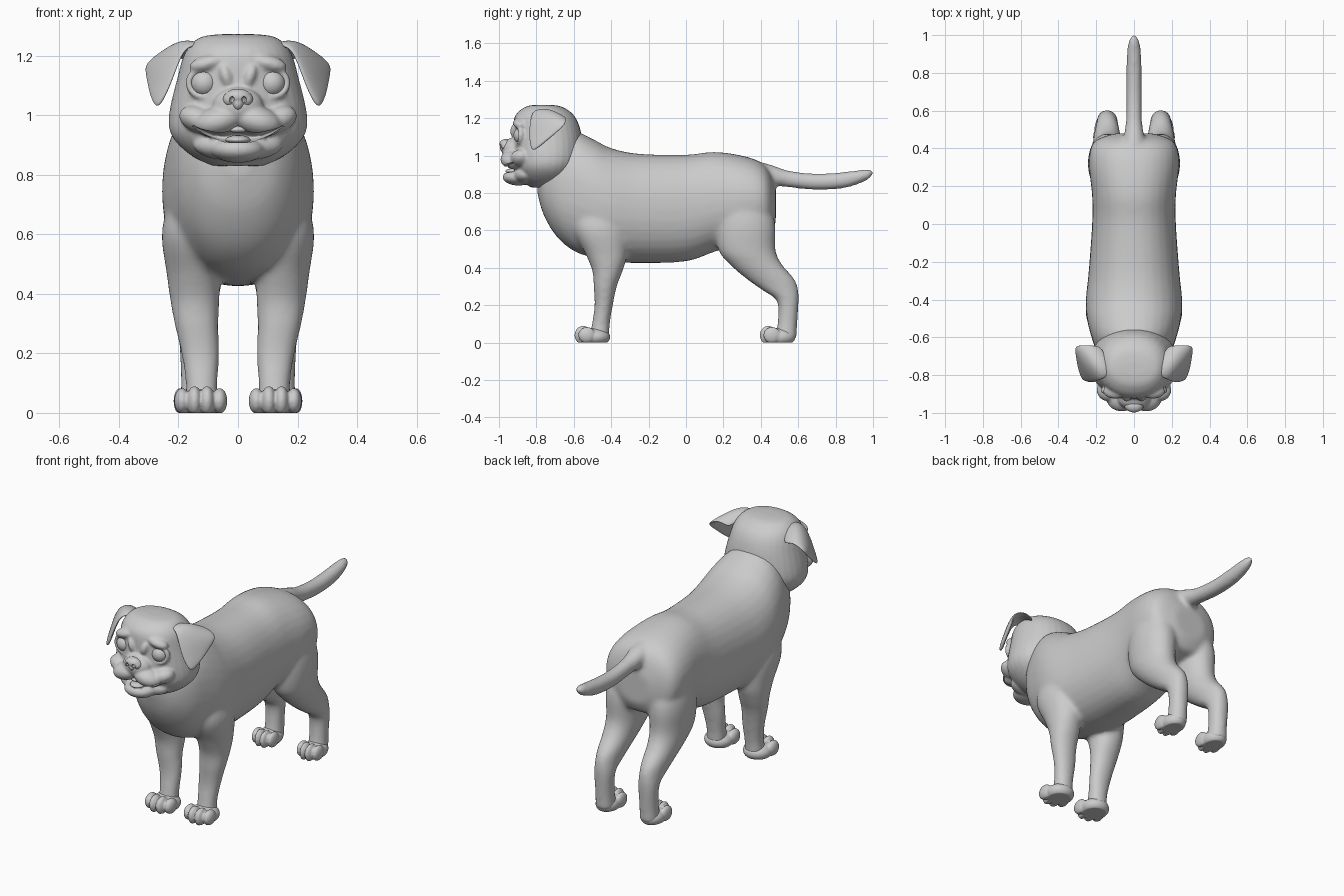
import bpy, bmesh, math
from mathutils import Matrix, Vector

if "Cube" in bpy.data.objects:
    bpy.data.objects.remove(bpy.data.objects["Cube"])

grey = bpy.data.materials.new("plain grey")
grey.use_nodes = True
grey.diffuse_color = (0.6, 0.6, 0.6, 1)
grey.node_tree.nodes["Principled BSDF"].inputs["Base Color"].default_value = (0.6, 0.6, 0.6, 1)


def spline(a, b, c, d, t):
    return [q + t / 2 * (r - p + t * (2 * p - 5 * q + 4 * r - s + t * (3 * (q - r) + s - p)))
            for p, q, r, s in zip(a, b, c, d)]


def loft(bm, axis, stations, power=2.0, sides=32, steps=4):
    """Smooth tube along an axis; station = (position, centre u, centre v, radius u, radius v)."""
    last = len(stations) - 1
    rows = []
    for i in range(last):
        quad = [stations[min(max(i + k, 0), last)] for k in (-1, 0, 1, 2)]
        rows += [spline(*quad, j / steps) for j in range(steps)]
    rows.append(stations[-1])
    rings = []
    for t, u, v, ru, rv in rows:
        ring = []
        for k in range(sides):
            a = math.tau * k / sides
            c, s = math.cos(a), math.sin(a)
            co = [u + ru * math.copysign(abs(c) ** (2 / power), c),
                  v + rv * math.copysign(abs(s) ** (2 / power), s)]
            co.insert(axis, t)
            ring.append(bm.verts.new(co))
        rings.append(ring)
    faces = [bm.faces.new(rings[0]), bm.faces.new(rings[-1])]
    for low, high in zip(rings, rings[1:]):
        for k in range(sides):
            n = (k + 1) % sides
            faces.append(bm.faces.new((low[k], low[n], high[n], high[k])))
    bmesh.ops.recalc_face_normals(bm, faces=faces)


def blob(bm, centre, radii, turn=0.0, axis="Y"):
    m = Matrix.Translation(centre) @ Matrix.Rotation(turn, 4, axis) @ Matrix.Diagonal((*radii, 1))
    bmesh.ops.create_uvsphere(bm, u_segments=32, v_segments=20, radius=1, matrix=m)


def finish(bm, name, voxel=0, soften=0):
    mesh = bpy.data.meshes.new(name)
    bm.to_mesh(mesh)
    bm.free()
    obj = bpy.data.objects.new(name, mesh)
    bpy.context.collection.objects.link(obj)
    mesh.materials.append(grey)
    for p in mesh.polygons:
        p.use_smooth = True
    if voxel:
        fuse = obj.modifiers.new("fuse", 'REMESH')
        fuse.mode = 'VOXEL'
        fuse.voxel_size = voxel
        fuse.use_smooth_shade = True
        if soften:
            smooth = obj.modifiers.new("soften", 'SMOOTH')
            smooth.factor = 0.5
            smooth.iterations = soften
    return obj


# Torso and neck: (y, top, bottom, half width)
torso = [(-.795, .95, .80, .05), (-.76, 1.0, .68, .13), (-.69, 1.08, .565, .19),
         (-.6, 1.13, .49, .225), (-.5, 1.09, .455, .25), (-.4, 1.04, .435, .255),
         (-.25, 1.01, .425, .24), (0, 1.005, .435, .222), (.15, 1.02, .485, .222),
         (.3, 1.0, .53, .238), (.4, .965, .56, .23), (.45, .91, .58, .19), (.48, .82, .64, .1)]
bm = bmesh.new()
loft(bm, 1, [(y, 0, (t + b) / 2, w, (t - b) / 2) for y, t, b, w in torso], 2.2)

# Tail
loft(bm, 1, [(.38, 0, .9, .07, .07), (.46, 0, .895, .055, .055), (.55, 0, .875, .043, .045),
             (.7, 0, .86, .042, .044), (.85, 0, .87, .041, .044), (.95, 0, .893, .033, .034),
             (.99, 0, .905, .02, .02), (1.003, 0, .908, .006, .006)])

# Legs: (z, x, y, half width, half depth)
front_leg = [(.8, .13, -.46, .07, .1), (.62, .155, -.46, .1, .14), (.47, .15, -.425, .09, .11),
             (.38, .145, -.42, .083, .08), (.3, .14, -.432, .074, .062), (.2, .127, -.44, .064, .049),
             (.1, .122, -.455, .054, .048), (.015, .124, -.465, .055, .055)]
hind_leg = [(.85, .12, .31, .08, .1), (.65, .137, .32, .105, .155), (.5, .14, .325, .097, .153),
            (.42, .142, .372, .084, .14), (.34, .142, .452, .069, .128), (.28, .142, .505, .06, .096),
            (.22, .142, .545, .055, .058), (.1, .142, .542, .05, .053), (.015, .142, .53, .055, .062)]
for side in (1, -1):
    for leg in (front_leg, hind_leg):
        loft(bm, 2, [(z, side * x, y, rx, ry) for z, x, y, rx, ry in leg], 2.1)
finish(bm, "body", .011, 14)

# Paws: a pad and four toes each
for pair, x, y, wide in (("front", .125, -.5, 1), ("hind", .145, .49, .8)):
    for side, word in ((1, "left"), (-1, "right")):
        bm = bmesh.new()
        blob(bm, (side * x, y + .015, .03), (.08 * wide, .08, .05))
        for k in (-1.5, -.5, .5, 1.5):
            inner = abs(k) < 1
            blob(bm, (side * x + k * .042 * wide, y - (.05 if inner else .03), .04),
                 (.026 * wide, .046, .05 if inner else .043))
        bmesh.ops.bisect_plane(bm, geom=bm.verts[:] + bm.edges[:] + bm.faces[:],
                               plane_co=(0, 0, 0), plane_no=(0, 0, -1), clear_outer=True)
        bmesh.ops.holes_fill(bm, edges=[e for e in bm.edges if e.is_boundary])
        finish(bm, f"{word}_{pair}_paw", .005, 3)

# Head: skull (z, front, back, half width), muzzle, brows, lids and jaw
skull = [(1.272, -.80, -.73, .06), (1.26, -.86, -.66, .13), (1.21, -.915, -.595, .178),
         (1.12, -.925, -.56, .205), (1.0, -.925, -.55, .232), (.93, -.915, -.57, .222),
         (.87, -.88, -.61, .165), (.83, -.83, -.66, .09)]
bm = bmesh.new()
loft(bm, 2, [(z, 0, (f + b) / 2, w, (b - f) / 2) for z, f, b, w in skull], 2.15)
blob(bm, (0, -.925, 1.03), (.085, .06, .065))
blob(bm, (0, -.895, .885), (.09, .085, .045))
blob(bm, (0, -.86, .9), (.15, .07, .055))
for side in (1, -1):
    blob(bm, (side * .066, -.922, .98), (.082, .07, .05), side * .25)
    blob(bm, (side * .13, -.88, .985), (.07, .06, .045), side * -.35)
    blob(bm, (side * .1, -.885, 1.175), (.065, .04, .028), side * .25)
    blob(bm, (side * .04, -.91, 1.13), (.022, .03, .045), side * .3)
    # Eyelid ring
    for k in range(24):
        a = math.tau * k / 24
        blob(bm, (side * .113 + .052 * math.cos(a), -.895 + .012 * abs(math.cos(a)),
                  1.108 + .046 * math.sin(a)), (.012, .015, .012))
head = finish(bm, "head", .007, 5)


def carve(target, bm, name):
    cutter = finish(bm, name)
    cutter.hide_render = True
    cutter.hide_viewport = True
    cutter.display_type = 'WIRE'
    cut = target.modifiers.new(name, 'BOOLEAN')
    cut.operation = 'DIFFERENCE'
    cut.object = cutter


# Open smiling mouth
bm = bmesh.new()
loft(bm, 0, [(-.165, -.88, .972, .02, .003), (-.12, -.92, .948, .06, .007),
             (-.06, -.96, .927, .085, .014), (0, -.965, .93, .09, .022),
             (.06, -.96, .927, .085, .014), (.12, -.92, .948, .06, .007),
             (.165, -.88, .972, .02, .003)])
carve(head, bm, "mouth_cutter")
bm = bmesh.new()
blob(bm, (0, -.915, .917), (.042, .05, .016))
finish(bm, "tongue")
bm = bmesh.new()
blob(bm, (0, -.94, .952), (.032, .02, .012))
finish(bm, "upper_teeth")

# Nose with nostrils
bm = bmesh.new()
blob(bm, (0, -.965, 1.062), (.045, .033, .027))
blob(bm, (0, -.97, 1.04), (.02, .025, .025))
for side in (1, -1):
    blob(bm, (side * .03, -.96, 1.052), (.021, .029, .024))
nose = finish(bm, "nose", .004, 3)
bm = bmesh.new()
for side in (1, -1):
    blob(bm, (side * .021, -.992, 1.052), (.008, .014, .011), side * -.4)
carve(nose, bm, "nostril_cutter")

# Eyes and folded ears
ear_rows = [[(.12, -.80, 1.235), (.14, -.73, 1.24), (.17, -.64, 1.17)],
            [(.175, -.825, 1.235), (.2, -.75, 1.262), (.235, -.64, 1.21)],
            [(.205, -.84, 1.16), (.25, -.76, 1.2), (.315, -.635, 1.175)],
            [(.235, -.84, 1.08), (.268, -.78, 1.11), (.31, -.67, 1.14)],
            [(.268, -.825, 1.025), (.28, -.805, 1.03), (.29, -.77, 1.06)]]
for side, word in ((1, "left"), (-1, "right")):
    bm = bmesh.new()
    blob(bm, (side * .113, -.876, 1.108), (.046, .046, .046))
    finish(bm, word + "_eye")
    bm = bmesh.new()
    grid = [[bm.verts.new((side * x, y, z)) for x, y, z in row] for row in ear_rows]
    for a, b in zip(grid, grid[1:]):
        for k in range(2):
            bm.faces.new((a[k], a[k + 1], b[k + 1], b[k]))
    bmesh.ops.recalc_face_normals(bm, faces=bm.faces[:])
    ear = finish(bm, word + "_ear")
    thick = ear.modifiers.new("thickness", 'SOLIDIFY')
    thick.thickness = .022
    thick.offset = 0
    ear.modifiers.new("round", 'SUBSURF').levels = 3
    ear.modifiers["round"].render_levels = 3
